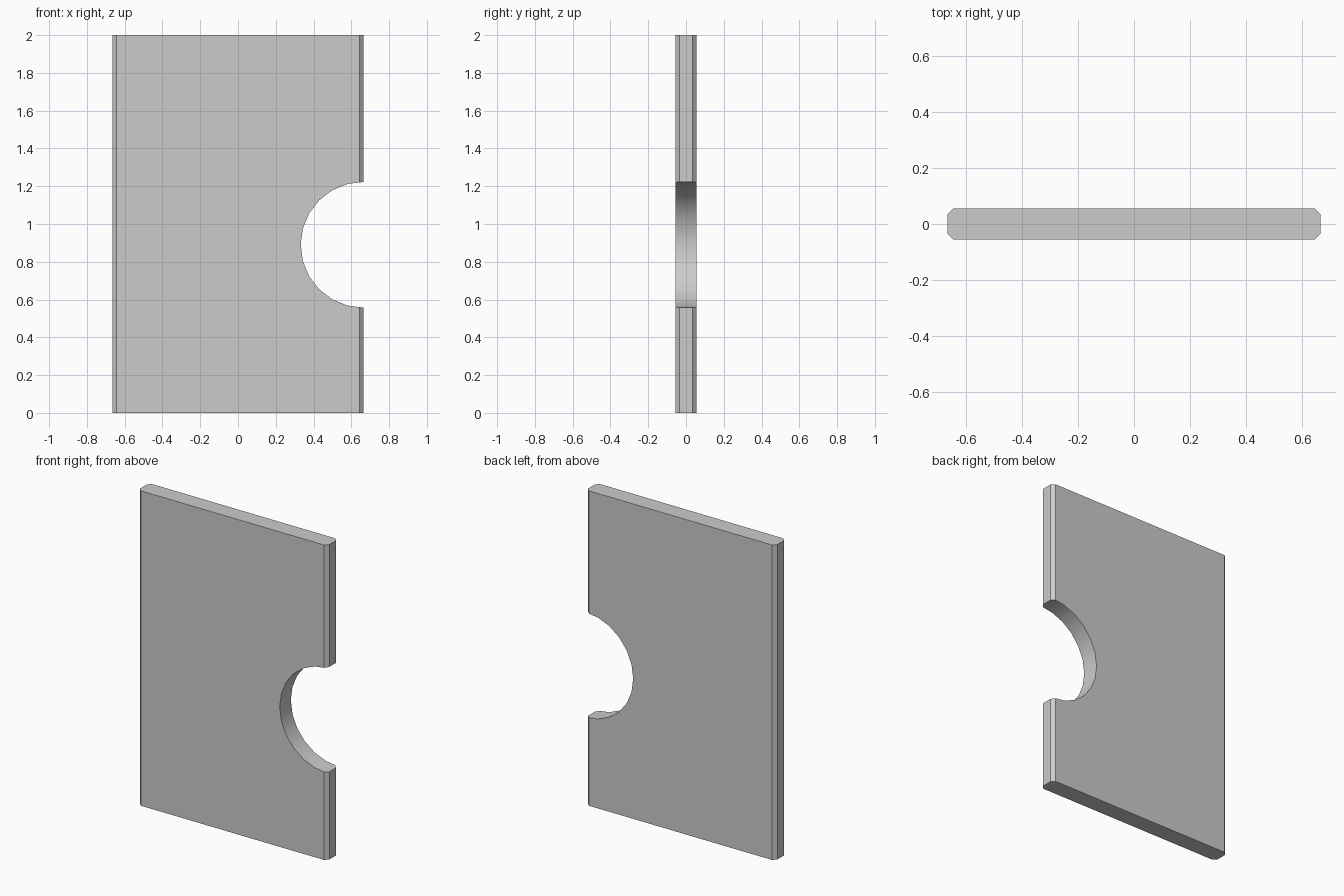
import bpy, bmesh, math
from mathutils import Matrix

if "Cube" in bpy.data.objects:
    bpy.data.objects.remove(bpy.data.objects["Cube"])

HALF_W, HALF_T, CHAMFER, HEIGHT = 0.665, 0.056, 0.022, 2.0
NOTCH_R, NOTCH_Z = 0.333, 0.89


def make_object(name, bm):
    bmesh.ops.recalc_face_normals(bm, faces=bm.faces)
    mesh = bpy.data.meshes.new(name)
    bm.to_mesh(mesh)
    bm.free()
    obj = bpy.data.objects.new(name, mesh)
    bpy.context.collection.objects.link(obj)
    return obj


# Panel: chamfered plan outline extruded upwards
a, b = HALF_W - CHAMFER, HALF_T - CHAMFER
quarter = [(HALF_W, b), (a, HALF_T)]
outline = quarter + [(-x, y) for x, y in reversed(quarter)]
outline += [(-x, -y) for x, y in outline]
bm = bmesh.new()
base = bm.faces.new([bm.verts.new((x, y, 0)) for x, y in outline])
top = bmesh.ops.extrude_face_region(bm, geom=[base], use_keep_orig=True)
bmesh.ops.translate(bm, vec=(0, 0, HEIGHT),
                    verts=[v for v in top["geom"] if isinstance(v, bmesh.types.BMVert)])
panel = make_object("notched_panel", bm)

# Round cutter centred on the right edge
bm = bmesh.new()
bmesh.ops.create_cone(bm, cap_ends=True, segments=24, radius1=NOTCH_R,
                      radius2=NOTCH_R, depth=0.4,
                      matrix=Matrix.Translation((HALF_W, 0, NOTCH_Z))
                      @ Matrix.Rotation(math.pi / 2, 4, 'X'))
cutter = make_object("notch_cutter", bm)
cutter.hide_render = True

# Half-round notch
mod = panel.modifiers.new("notch", 'BOOLEAN')
mod.operation = 'DIFFERENCE'
mod.solver = 'EXACT'
mod.object = cutter
bpy.context.view_layer.objects.active = panel
panel.select_set(True)
bpy.ops.object.modifier_apply(modifier=mod.name)
bpy.data.objects.remove(cutter)

# Smooth notch wall, crisp chamfers
bpy.ops.object.shade_smooth_by_angle(angle=math.radians(30))
